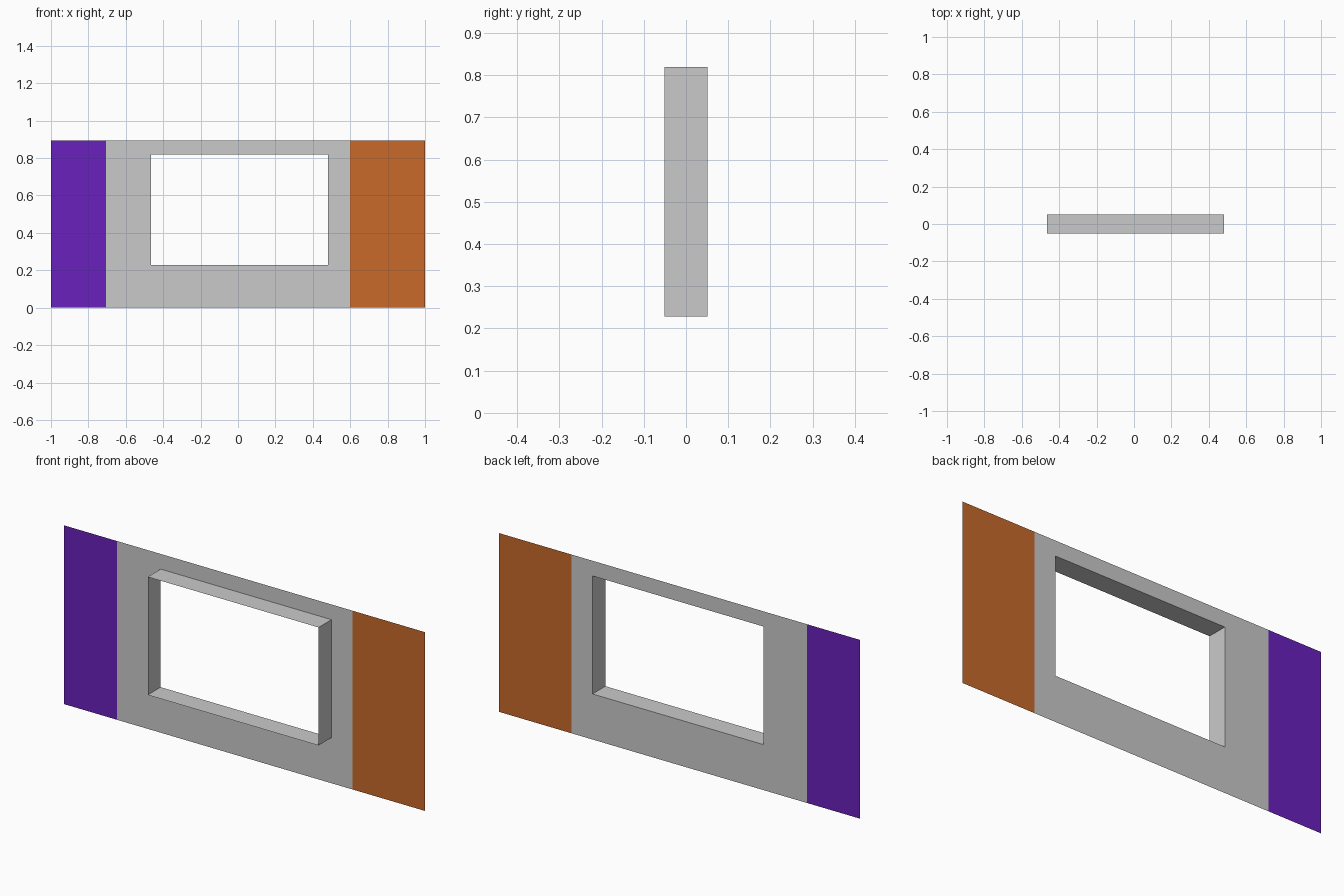
import bpy, bmesh

if "Cube" in bpy.data.objects:
    bpy.data.objects.remove(bpy.data.objects["Cube"])

BACK, FRONT = 0.051, -0.051      # wall sheet plane and front rim of the window reveal
HEIGHT = 0.895
LEFT, RIGHT = -0.707, 0.598      # limits of the grey wall
HX0, HX1, HZ0, HZ1 = -0.464, 0.482, 0.228, 0.819   # window opening


def material(name, rgb):
    m = bpy.data.materials.new(name)
    m.diffuse_color = (*rgb, 1)
    m.use_nodes = True
    m.node_tree.nodes["Principled BSDF"].inputs["Base Color"].default_value = m.diffuse_color
    return m


grey = material("light grey", (0.59, 0.59, 0.59))
purple = material("purple", (0.144, 0.0152, 0.503))
orange = material("orange", (0.578, 0.144, 0.0232))


def rect(x0, x1, z0, z1, y):
    return [(x0, y, z0), (x1, y, z0), (x1, y, z1), (x0, y, z1)]


def finish(name, bm, mat):
    me = bpy.data.meshes.new(name)
    bm.to_mesh(me)
    bm.free()
    me.materials.append(mat)
    bpy.context.collection.objects.link(bpy.data.objects.new(name, me))


def panel(name, x0, x1, mat):
    bm = bmesh.new()
    bm.faces.new([bm.verts.new(p) for p in rect(x0, x1, 0, HEIGHT, BACK)])
    finish(name, bm, mat)


def band(name, loop_a, loop_b, mat):
    """Ring of four quads joining two rectangles."""
    bm = bmesh.new()
    a = [bm.verts.new(p) for p in loop_a]
    b = [bm.verts.new(p) for p in loop_b]
    for i in range(4):
        j = (i + 1) % 4
        bm.faces.new((a[i], a[j], b[j], b[i]))
    finish(name, bm, mat)


# Coloured side panels
panel("left_panel", -1, LEFT, purple)
panel("right_panel", RIGHT, 1, orange)

# Grey wall around the opening, and the reveal standing out from it
opening = rect(HX0, HX1, HZ0, HZ1, BACK)
band("wall", rect(LEFT, RIGHT, 0, HEIGHT, BACK), opening, grey)
band("window_reveal", opening, rect(HX0, HX1, HZ0, HZ1, FRONT), grey)
